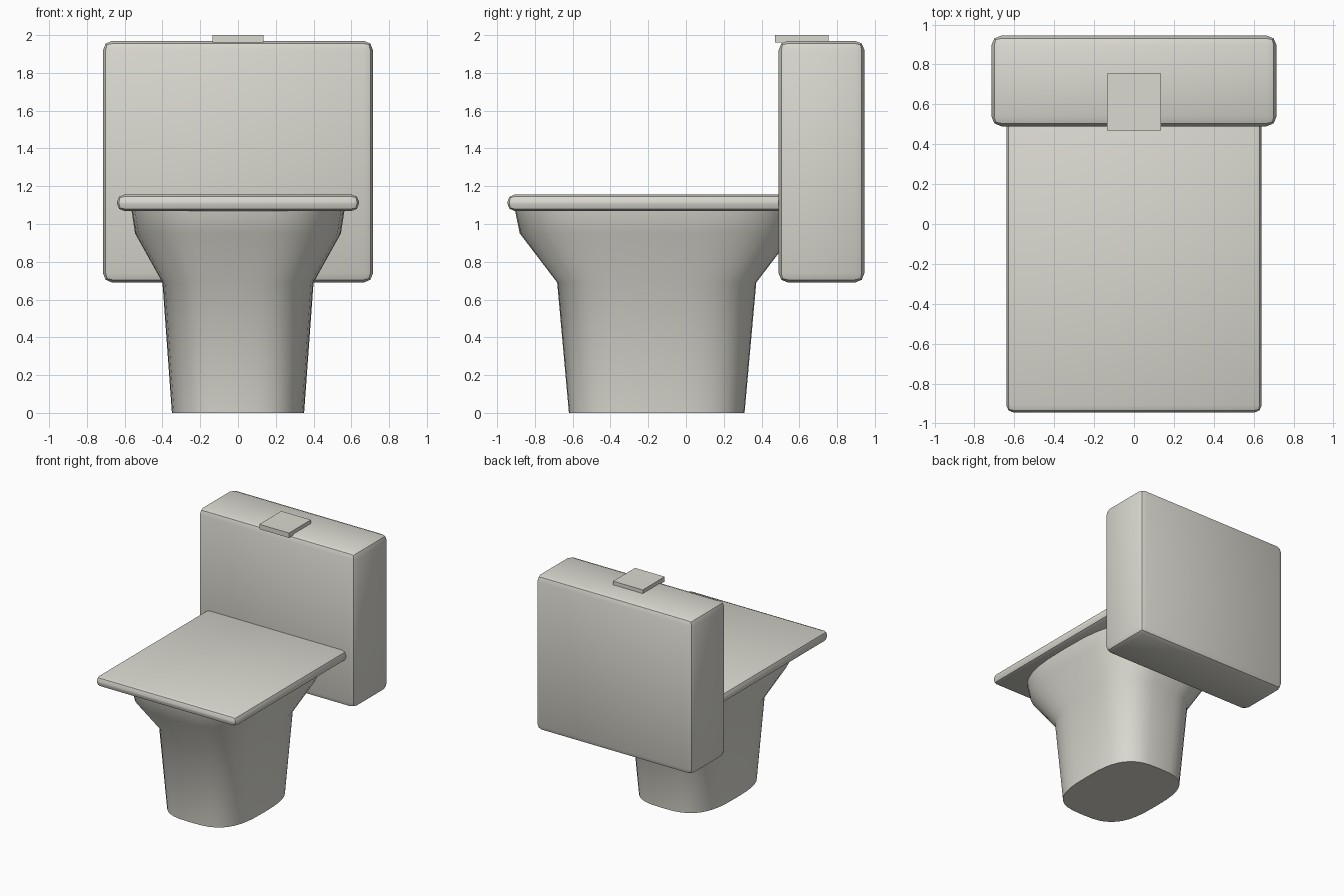
import bpy
import bmesh
from math import cos, sin, pi, radians, copysign

default = bpy.data.objects.get("Cube")
if default:
    bpy.data.objects.remove(default, do_unlink=True)

# One warm off-white ceramic colour
ceramic = bpy.data.materials.new("warm_white_ceramic")
ceramic.use_nodes = True
colour = (0.70, 0.69, 0.63, 1)
ceramic.diffuse_color = colour
ceramic.node_tree.nodes["Principled BSDF"].inputs["Base Color"].default_value = colour


def add_object(name, bm, smooth_angle=None):
    bmesh.ops.recalc_face_normals(bm, faces=bm.faces)
    mesh = bpy.data.meshes.new(name)
    bm.to_mesh(mesh)
    bm.free()
    mesh.materials.append(ceramic)
    obj = bpy.data.objects.new(name, mesh)
    bpy.context.collection.objects.link(obj)
    if smooth_angle:
        bpy.ops.object.select_all(action="DESELECT")
        obj.select_set(True)
        bpy.context.view_layer.objects.active = obj
        bpy.ops.object.shade_smooth_by_angle(angle=radians(smooth_angle))
    return obj


def add_box(name, low, high, bevel=0):
    """Box between two corners, with optional two-step rounded edges."""
    bm = bmesh.new()
    bmesh.ops.create_cube(bm, size=1)
    for v in bm.verts:
        v.co = [(a + b) / 2 + c * (b - a) for a, b, c in zip(low, high, v.co)]
    if bevel:
        bmesh.ops.bevel(bm, geom=bm.edges[:], offset=bevel, segments=2,
                        profile=0.5, affect="EDGES")
    return add_object(name, bm, 30 if bevel else None)


def squircle(t, half_x, half_y, power=2 / 3):
    c, s = cos(t), sin(t)
    return (half_x * copysign(abs(c) ** power, c),
            half_y * copysign(abs(s) ** power, s))


# Pedestal: rounded-oval sections (height, half width, half depth) lofted upward
sections = [(0, 0.35, 0.465), (0.69, 0.40, 0.527),
            (0.95, 0.545, 0.725), (1.08, 0.565, 0.752)]
centre_y, sides = -0.155, 40
bm = bmesh.new()
rings = []
for z, half_x, half_y in sections:
    ring = []
    for i in range(sides):
        x, y = squircle(2 * pi * i / sides, half_x, half_y)
        ring.append(bm.verts.new((x, y + centre_y, z)))
    rings.append(ring)
for lower, upper in zip(rings, rings[1:]):
    for i in range(sides):
        j = (i + 1) % sides
        bm.faces.new((lower[i], lower[j], upper[j], upper[i]))
bm.faces.new(rings[0][::-1])
bm.faces.new(rings[-1])
add_object("pedestal_bowl", bm, 60)

# Lid, tank and flush button
add_box("lid", (-0.64, -0.945, 1.07), (0.64, 0.63, 1.155), 0.036)
add_box("tank", (-0.715, 0.49, 0.69), (0.715, 0.945, 1.97), 0.05)
add_box("flush_button", (-0.135, 0.47, 1.96), (0.135, 0.755, 2.0))
